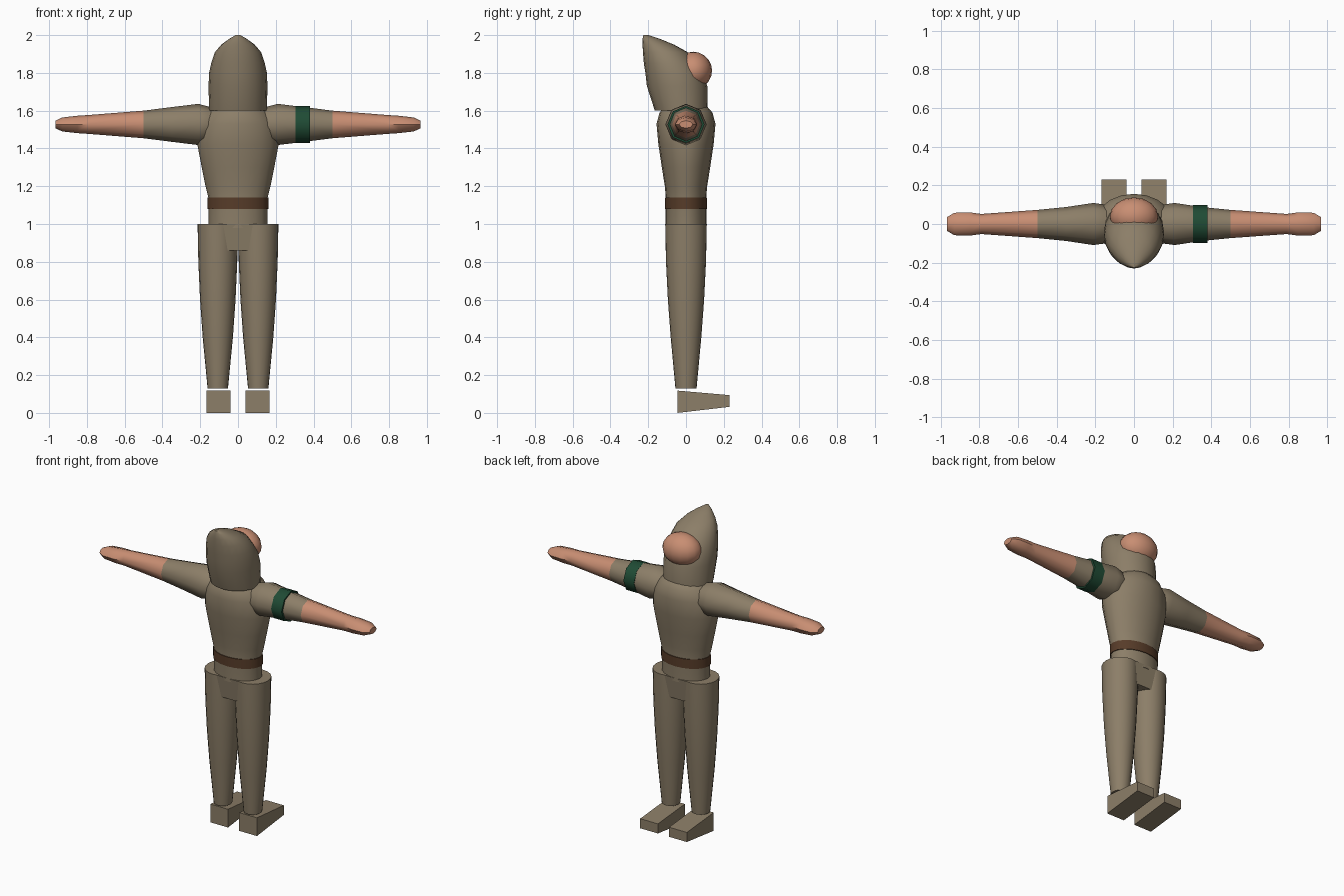
import bpy
import bmesh
import math

cube = bpy.data.objects.get("Cube")
if cube:
    bpy.data.objects.remove(cube, do_unlink=True)


def material(name, rgb):
    m = bpy.data.materials.new(name)
    m.use_nodes = True
    m.diffuse_color = (*rgb, 1)
    m.node_tree.nodes["Principled BSDF"].inputs["Base Color"].default_value = (*rgb, 1)
    return m


CLOTH = material("khaki cloth", (0.262, 0.209, 0.138))
SKIN = material("skin", (0.58, 0.27, 0.17))
LEATHER = material("brown leather", (0.095, 0.045, 0.022))
GREEN = material("dark green", (0.014, 0.07, 0.035))


def finish(name, bm, mats, angle=50):
    bmesh.ops.recalc_face_normals(bm, faces=bm.faces)
    mesh = bpy.data.meshes.new(name)
    bm.to_mesh(mesh)
    bm.free()
    for m in mats:
        mesh.materials.append(m)
    obj = bpy.data.objects.new(name, mesh)
    bpy.context.collection.objects.link(obj)
    bpy.ops.object.select_all(action="DESELECT")
    obj.select_set(True)
    bpy.context.view_layer.objects.active = obj
    if angle:
        bpy.ops.object.shade_smooth_by_angle(angle=math.radians(angle))
    return obj


def skin_rings(rings):
    """Join closed loops of points and cap both ends."""
    bm = bmesh.new()
    loops = [[bm.verts.new(p) for p in ring] for ring in rings]
    n = len(loops[0])
    for a, b in zip(loops, loops[1:]):
        for i in range(n):
            j = (i + 1) % n
            bm.faces.new((a[i], a[j], b[j], b[i]))
    bm.faces.new(loops[0])
    bm.faces.new(loops[-1])
    return bm


def circle(n):
    return [(math.cos(math.tau * i / n), math.sin(math.tau * i / n)) for i in range(n)]


def upright(name, profile, mat, cx=0, n=20):
    """Stack of ellipses: z, half width, half depth, centre y."""
    rings = [[(cx + hw * c, cy + hd * s, z) for c, s in circle(n)]
             for z, hw, hd, cy in profile]
    return finish(name, skin_rings(rings), [mat])


def sideways(name, profile, mats, side=1, split=9):
    """Eight-sided limb along x: x, half depth, half height; second colour beyond split."""
    rings = [[(side * x, hd * c, 1.527 + hh * s) for c, s in circle(8)]
             for x, hd, hh in profile]
    bm = skin_rings(rings)
    for f in bm.faces:
        if abs(f.calc_center_median().x) > split:
            f.material_index = 1
    return finish(name, bm, mats)


def hexahedron(name, rects, mat):
    return finish(name, skin_rings(rects), [mat], angle=0)


# Torso and belt
upright("torso", [(0.98, 0.155, 0.108, 0), (1.14, 0.157, 0.107, 0), (1.2, 0.172, 0.112, 0),
                  (1.3, 0.192, 0.128, 0), (1.42, 0.215, 0.146, 0), (1.53, 0.205, 0.156, 0),
                  (1.59, 0.165, 0.14, 0), (1.63, 0.11, 0.105, 0)], CLOTH)
upright("belt", [(1.08, 0.161, 0.112, 0), (1.14, 0.161, 0.112, 0)], LEATHER)

# Pelvis wedge
hexahedron("pelvis", [[(sx * w, sy * d, z) for sx, sy in ((-1, -1), (1, -1), (1, 1), (-1, 1))]
                      for w, d, z in ((0.055, 0.092, 0.86), (0.079, 0.107, 1.0))], CLOTH)

# Hood leaning back to a point, with the face pushing out of its front
upright("hood", [(1.6, 0.153, 0.14, -0.025), (1.73, 0.156, 0.16, -0.047),
                 (1.8, 0.153, 0.152, -0.063), (1.85, 0.142, 0.14, -0.083),
                 (1.91, 0.122, 0.118, -0.11), (1.95, 0.088, 0.083, -0.147),
                 (1.98, 0.047, 0.046, -0.184), (2.0, 0.012, 0.014, -0.212)], CLOTH)
bm = bmesh.new()
bmesh.ops.create_uvsphere(bm, u_segments=16, v_segments=10, radius=1)
for v in bm.verts:
    v.co = (v.co.x * 0.125, 0.038 + v.co.y * 0.1, 1.812 + v.co.z * 0.1)
finish("face", bm, [SKIN])

# Limbs
for side, label in ((1, "left"), (-1, "right")):
    sideways(label + "_arm", [(0.11, 0.08, 0.08), (0.16, 0.102, 0.096), (0.21, 0.109, 0.109),
                              (0.35, 0.088, 0.092), (0.5, 0.073, 0.073), (0.79, 0.052, 0.05),
                              (0.85, 0.06, 0.046), (0.93, 0.058, 0.037), (0.967, 0.036, 0.02)],
             [CLOTH, SKIN], side, 0.5)
    upright(label + "_leg", [(0.13, 0.054, 0.056, 0), (0.4, 0.08, 0.081, 0), (0.6, 0.094, 0.096, 0),
                             (0.8, 0.103, 0.106, 0), (1.0, 0.107, 0.11, 0)],
            CLOTH, side * 0.107)
    # Shoe wedge, tapering toward the toe
    hexahedron(label + "_foot", [[(side * x, y, z) for x, z in ((0.04, lo), (0.167, lo), (0.167, hi), (0.04, hi))]
                                 for y, lo, hi in ((-0.045, 0, 0.118), (0.23, 0.032, 0.094))], CLOTH)

# Band on the left upper arm
sideways("arm_band", [(0.305, 0.098, 0.098), (0.38, 0.098, 0.098)], [GREEN])
